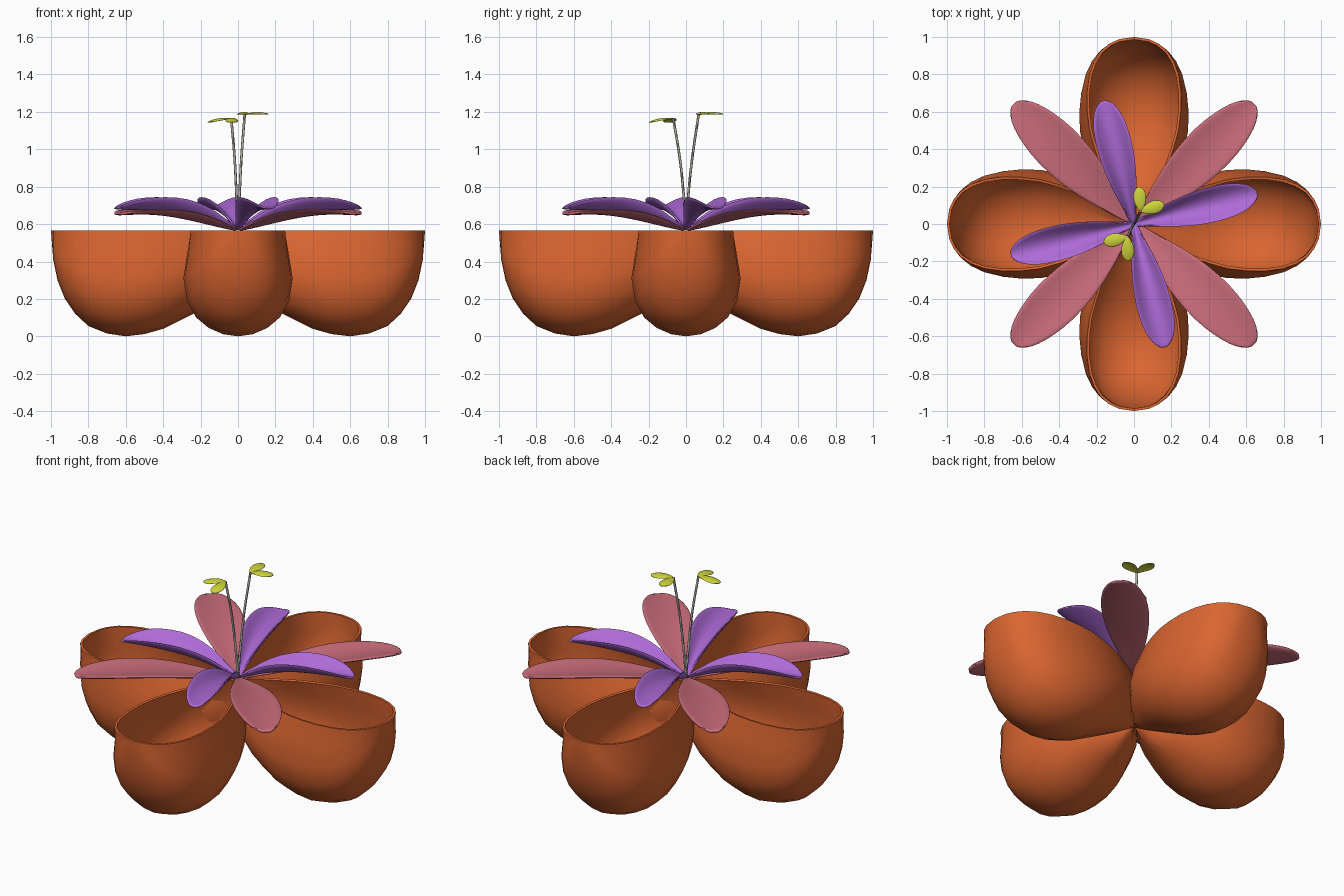
import bpy, bmesh, math
from mathutils import Matrix, Vector

if "Cube" in bpy.data.objects:
    bpy.data.objects.remove(bpy.data.objects["Cube"])


def material(name, rgb):
    m = bpy.data.materials.new(name)
    m.diffuse_color = (*rgb, 1)
    m.use_nodes = True
    m.node_tree.nodes["Principled BSDF"].inputs["Base Color"].default_value = m.diffuse_color
    return m


ORANGE = material("orange", (0.70, 0.130, 0.030))
PINK = material("dusty pink", (0.58, 0.150, 0.195))
PURPLE = material("purple", (0.42, 0.145, 0.68))
LIME = material("lime", (0.62, 0.66, 0.045))
GREY = material("warm grey", (0.46, 0.43, 0.38))


def finish(obj, mat):
    obj.data.materials.append(mat)
    bpy.ops.object.select_all(action='DESELECT')
    obj.select_set(True)
    bpy.context.view_layer.objects.active = obj
    bpy.ops.object.convert(target='MESH')
    bpy.ops.object.shade_smooth_by_angle(angle=math.radians(45))


def loft(name, rows, mat, matrix, thickness, subdiv=0):
    """Skin rows of points into a sheet, then thicken it."""
    bm = bmesh.new()
    grid = [[bm.verts.new(matrix @ Vector(p)) for p in row] for row in rows]
    for a, b in zip(grid, grid[1:]):
        for j in range(len(a) - 1):
            bm.faces.new((a[j], b[j], b[j + 1], a[j + 1]))
    bmesh.ops.remove_doubles(bm, verts=bm.verts, dist=0.0005)
    mesh = bpy.data.meshes.new(name)
    bm.to_mesh(mesh)
    bm.free()
    obj = bpy.data.objects.new(name, mesh)
    bpy.context.collection.objects.link(obj)
    solid = obj.modifiers.new("thickness", 'SOLIDIFY')
    solid.thickness = thickness
    solid.offset = -1
    if subdiv:
        obj.modifiers.new("smooth", 'SUBSURF').levels = subdiv
    finish(obj, mat)


def petal(name, stations, mat, matrix, thickness):
    """Stations are (distance, height, half width, edge rise)."""
    vs = [-1, -0.67, -0.33, 0, 0.33, 0.67, 1]
    rows = [[(r, w * v, z + rise * v * v) for v in vs]
            for r, z, w, rise in stations]
    loft(name, rows, mat, matrix, thickness, 1)


def turn(deg):
    return Matrix.Rotation(math.radians(deg), 4, 'Z')


# Cup stations: distance, bottom height, widest half width, rim half width
RIM = 0.565
CUP = [(0, .25, 0, 0), (.1, .19, .12, .07), (.2, .14, .195, .125),
       (.3, .09, .24, .175), (.4, .04, .272, .21), (.5, .012, .289, .238),
       (.6, 0, .292, .25), (.7, .015, .282, .252), (.8, .055, .258, .238),
       (.87, .12, .225, .213), (.925, .2, .182, .178), (.965, .3, .13, .13),
       (.988, .41, .08, .08), (1, RIM, 0, 0)]
# Cup section: fraction of depth, fraction of half width
SECTION = [(.2, .95), (.45, 1), (.66, .94), (.82, .77), (.92, .54), (.98, .27)]


def cup_row(x, bottom, wide, rim):
    d = RIM - bottom
    half = [(x, rim, RIM)]
    for u, f in SECTION:
        y = rim + (wide * f - rim) * .7 if u == .2 else wide * f
        half.append((x, y, RIM - d * u))
    return half + [(x, 0, bottom)] + [(x, -y, z) for x, y, z in reversed(half)]


for i in range(4):
    loft(f"cup_{i + 1}", [cup_row(*s) for s in CUP], ORANGE, turn(90 * i), .014)

# Wide lower petals on the diagonals
LOWER = [(0, .575, .01, 0), (.15, .602, .055, .01), (.3, .63, .1, .015),
         (.45, .652, .126, .02), (.6, .664, .132, .02), (.72, .667, .118, .018),
         (.82, .665, .092, .014), (.88, .663, .058, .008), (.91, .662, .02, 0)]
# Narrow upper petals, folded into troughs
UPPER = [(0, .58, .008, 0), (.08, .605, .025, .03), (.16, .635, .05, .058),
         (.3, .668, .083, .077), (.43, .682, .093, .07), (.54, .688, .088, .055),
         (.62, .69, .066, .03), (.66, .69, .04, .01), (.68, .69, .012, 0)]
for i in range(4):
    petal(f"lower_petal_{i + 1}", LOWER, PINK, turn(45 + 90 * i), .016)
    petal(f"upper_petal_{i + 1}", UPPER, PURPLE, turn(14 + 90 * i), .012)

# Two thin stems, each with a pair of leaves
LEAF = [(0, 0, .006, 0), (.02, .006, .02, -.003), (.05, .011, .034, -.008),
        (.08, .012, .038, -.01), (.105, .009, .033, -.008),
        (.123, .005, .02, -.004), (.132, .002, .005, 0)]
STEMS = [("front", -1, 1.165, (194, 272), 9), ("back", 1, 1.188, (17, 94), 0)]
for side, s, top, angles, droop in STEMS:
    curve = bpy.data.curves.new(side + "_stem", 'CURVE')
    curve.dimensions = '3D'
    curve.bevel_depth = .007
    curve.bevel_resolution = 2
    curve.use_fill_caps = True
    path = [(0, 0, .57), (.008 * s, .012 * s, .75), (.018 * s, .033 * s, .95),
            (.036 * s, .068 * s, top)]
    spline = curve.splines.new('BEZIER')
    spline.bezier_points.add(len(path) - 1)
    for bp, p in zip(spline.bezier_points, path):
        bp.co = p
        bp.handle_left_type = bp.handle_right_type = 'AUTO'
    stem = bpy.data.objects.new(side + "_stem", curve)
    bpy.context.collection.objects.link(stem)
    finish(stem, GREY)
    for k, ang in enumerate(angles):
        m = (Matrix.Translation(path[-1]) @ turn(ang)
             @ Matrix.Rotation(math.radians(droop), 4, 'Y'))
        petal(f"{side}_leaf_{k + 1}", LEAF, LIME, m, .006)
